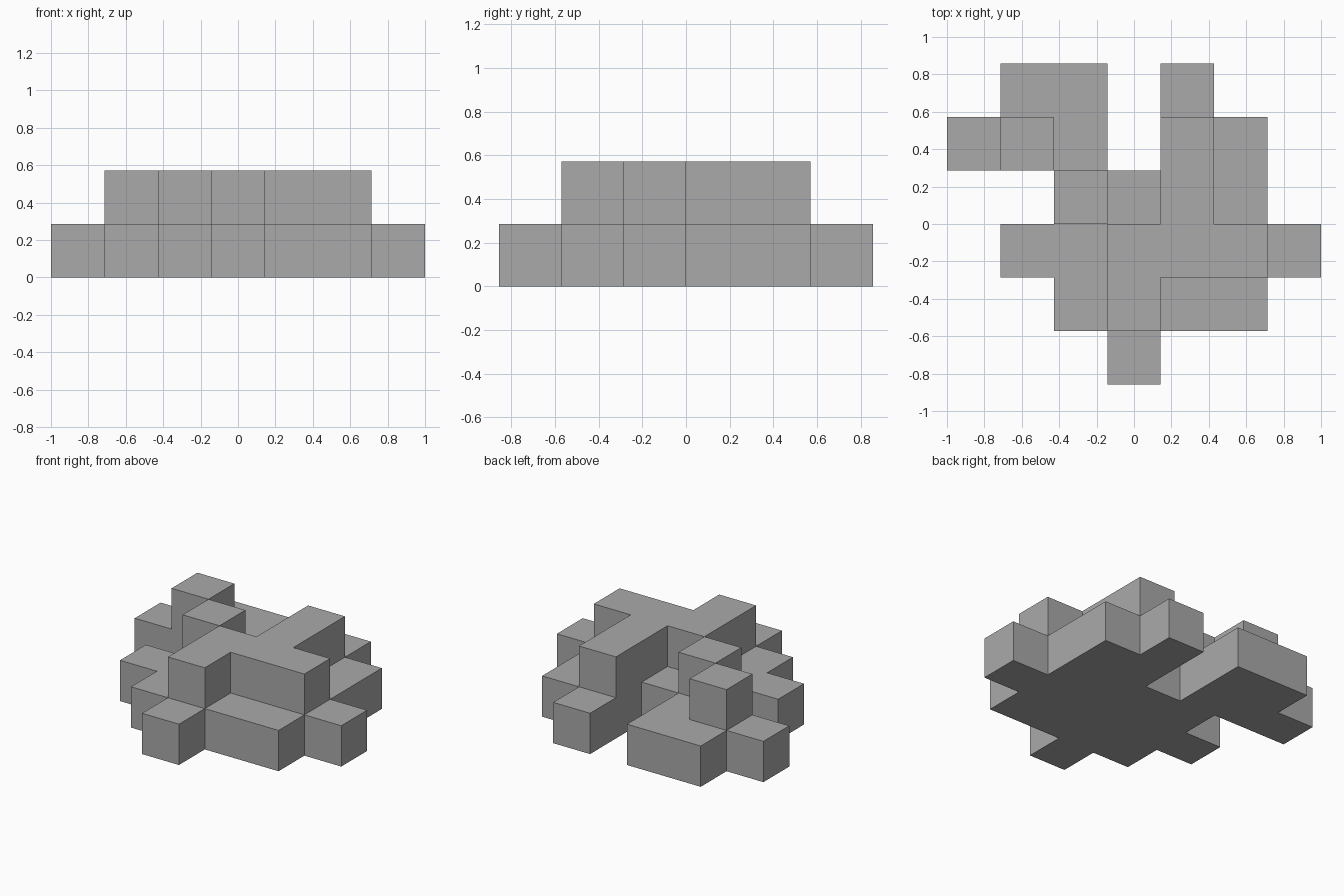
import bpy
import bmesh
from mathutils import Vector

cube = bpy.data.objects.get("Cube")
if cube:
    bpy.data.objects.remove(cube, do_unlink=True)

# Plan of the stacked blocks: block count per cell, back row first
PLAN = [
    ".11.1..",
    "121.21.",
    "..2121.",
    ".112221",
    "..1211.",
    "...1...",
]
UNIT = 2 / len(PLAN[0])
CENTRE = Vector((len(PLAN[0]) / 2, len(PLAN) / 2, 0))

cells = {
    (col, row, level)
    for row, line in enumerate(reversed(PLAN))
    for col, mark in enumerate(line) if mark != "."
    for level in range(int(mark))
}


def add_outer_faces(bm, cell):
    """Add the faces of one block that do not touch another block."""
    middle = Vector(cell) + Vector((0.5, 0.5, 0.5))
    for axis in range(3):
        for side in (-1, 1):
            normal = Vector((0, 0, 0))
            normal[axis] = side
            if tuple(int(c + n) for c, n in zip(cell, normal)) in cells:
                continue
            across = Vector((0, 0, 0))
            across[(axis + 1) % 3] = 1
            up = normal.cross(across)
            corners = [-across - up, across - up, across + up, up - across]
            bm.faces.new([
                bm.verts.new((middle + (normal + c) / 2 - CENTRE) * UNIT)
                for c in corners
            ])


# Outer shell, joined and cleaned to flat faces
bm = bmesh.new()
for cell in sorted(cells):
    add_outer_faces(bm, cell)
bmesh.ops.remove_doubles(bm, verts=bm.verts[:], dist=0.001)
bmesh.ops.dissolve_limit(bm, angle_limit=0.01, verts=bm.verts[:], edges=bm.edges[:])

mesh = bpy.data.meshes.new("stepped_blocks")
bm.to_mesh(mesh)
bm.free()
blocks = bpy.data.objects.new("stepped_blocks", mesh)
bpy.context.collection.objects.link(blocks)

# Plain grey
grey = bpy.data.materials.new("plain_grey")
grey.use_nodes = True
colour = (0.4, 0.4, 0.4, 1)
grey.diffuse_color = colour
grey.node_tree.nodes["Principled BSDF"].inputs["Base Color"].default_value = colour
mesh.materials.append(grey)
